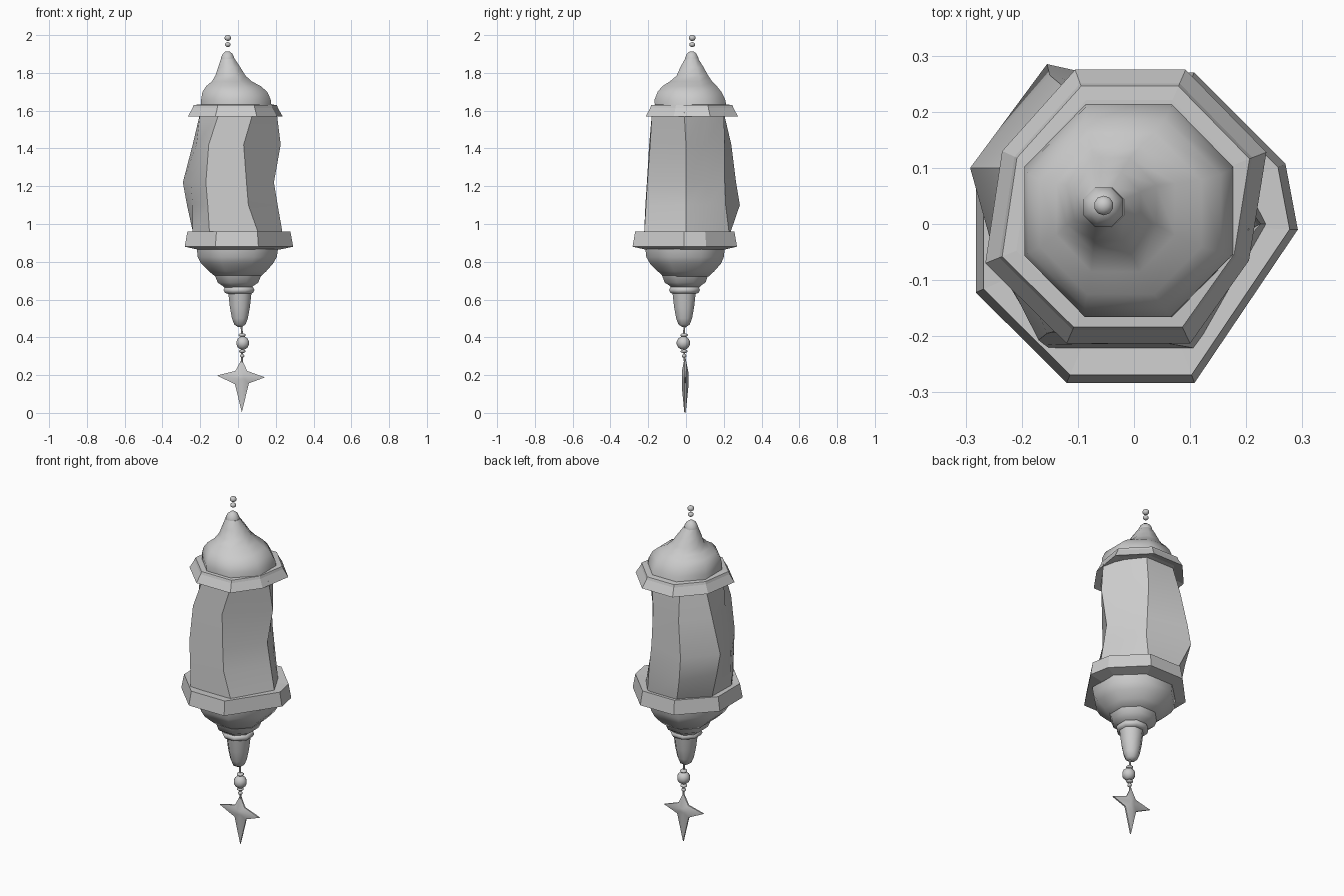
import bpy, bmesh, math

if "Cube" in bpy.data.objects:
    bpy.data.objects.remove(bpy.data.objects["Cube"])

N = 8


def finish(name, bm, smooth=None):
    bmesh.ops.recalc_face_normals(bm, faces=bm.faces)
    me = bpy.data.meshes.new(name)
    bm.to_mesh(me)
    bm.free()
    ob = bpy.data.objects.new(name, me)
    bpy.context.collection.objects.link(ob)
    if smooth:
        bpy.ops.object.select_all(action='DESELECT')
        ob.select_set(True)
        bpy.context.view_layer.objects.active = ob
        bpy.ops.object.shade_smooth_by_angle(angle=math.radians(smooth))
    return ob


def loft(name, rings, smooth=None):
    """Skin a stack of point rings and cap both ends."""
    bm = bmesh.new()
    vs = [[bm.verts.new(p) for p in r] for r in rings]
    for a, b in zip(vs, vs[1:]):
        for i in range(len(a)):
            j = (i + 1) % len(a)
            bm.faces.new((a[i], a[j], b[j], b[i]))
    bm.faces.new(vs[0])
    bm.faces.new(vs[-1])
    return finish(name, bm, smooth)


def octo(x0, x1, y0, y1, z):
    """Octagon fitted inside the given bounds."""
    k = 1 / math.cos(math.pi / N)
    ang = [(i + .5) * 2 * math.pi / N for i in range(N)]
    return [((x0 + x1) / 2 + (x1 - x0) / 2 * k * math.cos(a),
             (y0 + y1) / 2 + (y1 - y0) / 2 * k * math.sin(a), z) for a in ang]


def around(cx, cy, r, z):
    return octo(cx - r, cx + r, cy - r, cy + r, z)


def scaled(outline, s, z, c=(0, 0)):
    return [(c[0] + (x - c[0]) * s, c[1] + (y - c[1]) * s, z) for x, y in outline]


def bead(name, x, y, z, r, h=None):
    bm = bmesh.new()
    bmesh.ops.create_uvsphere(bm, u_segments=10, v_segments=7, radius=r)
    bmesh.ops.scale(bm, vec=(1, 1, (h or r) / r), verts=bm.verts)
    bmesh.ops.translate(bm, vec=(x, y, z), verts=bm.verts)
    return finish(name, bm, 60)


# Lower rim: lopsided octagonal tray
low = [(.27, .107), (.107, .27), (-.11, .27), (-.282, .09),
       (-.282, -.122), (-.12, -.283), (.108, -.283), (.292, -.01)]
loft("lower_rim", [scaled(low, .76, .865), scaled(low, 1, .88),
                   scaled(low, .95, .96), scaled(low, .7, .955)])

# Upper rim: flared skirt with a flat top
up = [(.236, .128), (.092, .275), (-.105, .275), (-.235, .13),
      (-.265, -.07), (-.12, -.213), (.1, -.213), (.205, -.065)]
c = (-.015, .03)
loft("upper_rim", [scaled(up, .8, 1.585, c), scaled(up, 1, 1.57, c), scaled(up, .9, 1.615, c),
                   scaled(up, .88, 1.63, c), scaled(up, .78, 1.632, c)])

# Glass body: warped faceted panels, one outline per height
body = [
    (.94, [(.17, .13), (.09, .23), (-.1, .23), (-.235, .1), (-.24, -.08), (-.15, -.222), (.112, -.222), (.238, 0)]),
    (1.1, [(.15, .115), (.09, .21), (-.155, .285), (-.27, .1), (-.24, -.07), (-.16, -.215), (.055, -.212), (.21, 0)]),
    (1.22, [(.135, .11), (.08, .205), (-.15, .265), (-.292, .1), (-.25, -.05), (-.17, -.207), (.045, -.205), (.19, 0)]),
    (1.42, [(.145, .105), (.07, .205), (-.12, .24), (-.24, .1), (-.22, -.05), (-.155, -.195), (.03, -.19), (.226, 0)]),
    (1.59, [(.15, .11), (.08, .2), (-.1, .2), (-.195, .1), (-.2, -.06), (-.1, -.18), (.08, -.18), (.205, -.01)]),
]
loft("glass_body", [[(x, y, z) for x, y in o] for z, o in body], 18)

# Roof dome: rounded shoulder, concave neck leaning toward its tip
loft("roof_dome", [octo(-.195, .178, -.165, .215, 1.62),
                   octo(-.195, .173, -.166, .207, 1.66),
                   octo(-.188, .155, -.15, .187, 1.7),
                   octo(-.168, .12, -.125, .163, 1.73),
                   octo(-.138, .073, -.085, .138, 1.755),
                   octo(-.12, .04, -.05, .118, 1.785),
                   octo(-.105, .012, -.03, .093, 1.83),
                   octo(-.09, -.018, -.005, .065, 1.875)], 50)
loft("roof_knob", [around(-.055, .03, r, z) for r, z in
                   ((.036, 1.865), (.035, 1.88), (.025, 1.902), (.01, 1.914))], 50)
bead("top_bead_lower", -.054, .033, 1.95, .016, .013)
bead("top_bead_upper", -.054, .033, 1.985, .018, .016)

# Bowl under the lantern
loft("bowl", [octo(-.12, .12, -.12, .12, .722), octo(-.155, .15, -.15, .15, .75),
              octo(-.195, .185, -.19, .185, .79), octo(-.213, .205, -.21, .2, .825),
              octo(-.218, .212, -.215, .205, .868)], 50)
loft("bowl_collar", [around(0, -.005, r, z) for r, z in
                     ((.07, .66), (.085, .675), (.108, .69), (.122, .728))], 50)
loft("finial_ring", [around(.005, -.008, r, z) for r, z in
                     ((.06, .63), (.075, .636), (.082, .65), (.075, .665), (.06, .67))], 60)
loft("finial", [around(.01, -.01, r, z) for r, z in
                ((.012, .456), (.03, .468), (.042, .50), (.053, .56), (.062, .64))], 50)

# Hanging string of beads
loft("pendant_cord", [around(.018, -.008, .005, .47), around(.024, -.013, .005, .37),
                      around(.02, -.006, .005, .26)])
bead("pendant_bead", .025, -.014, .37, .036)
for i, (z, r, h) in enumerate(((.412, .02, .01), (.326, .019, .009), (.302, .012, .01))):
    bead(f"small_bead_{i + 1}", .022, -.01, z, r, h)

# Four-pointed star: thin at the tips, thicker at the heart
star = [(.02, .285), (.049, .222), (.143, .188), (.058, .157),
        (.02, .003), (-.016, .152), (-.112, .198), (-.014, .222)]
sc = (.02, .19)


def star_ring(s, y):
    return [(sc[0] + (x - sc[0]) * s, y - .005, sc[1] + (z - sc[1]) * s) for x, z in star]


loft("star_pendant", [star_ring(.3, -.017), star_ring(1, -.004),
                      star_ring(1, .004), star_ring(.3, .017)], 50)
